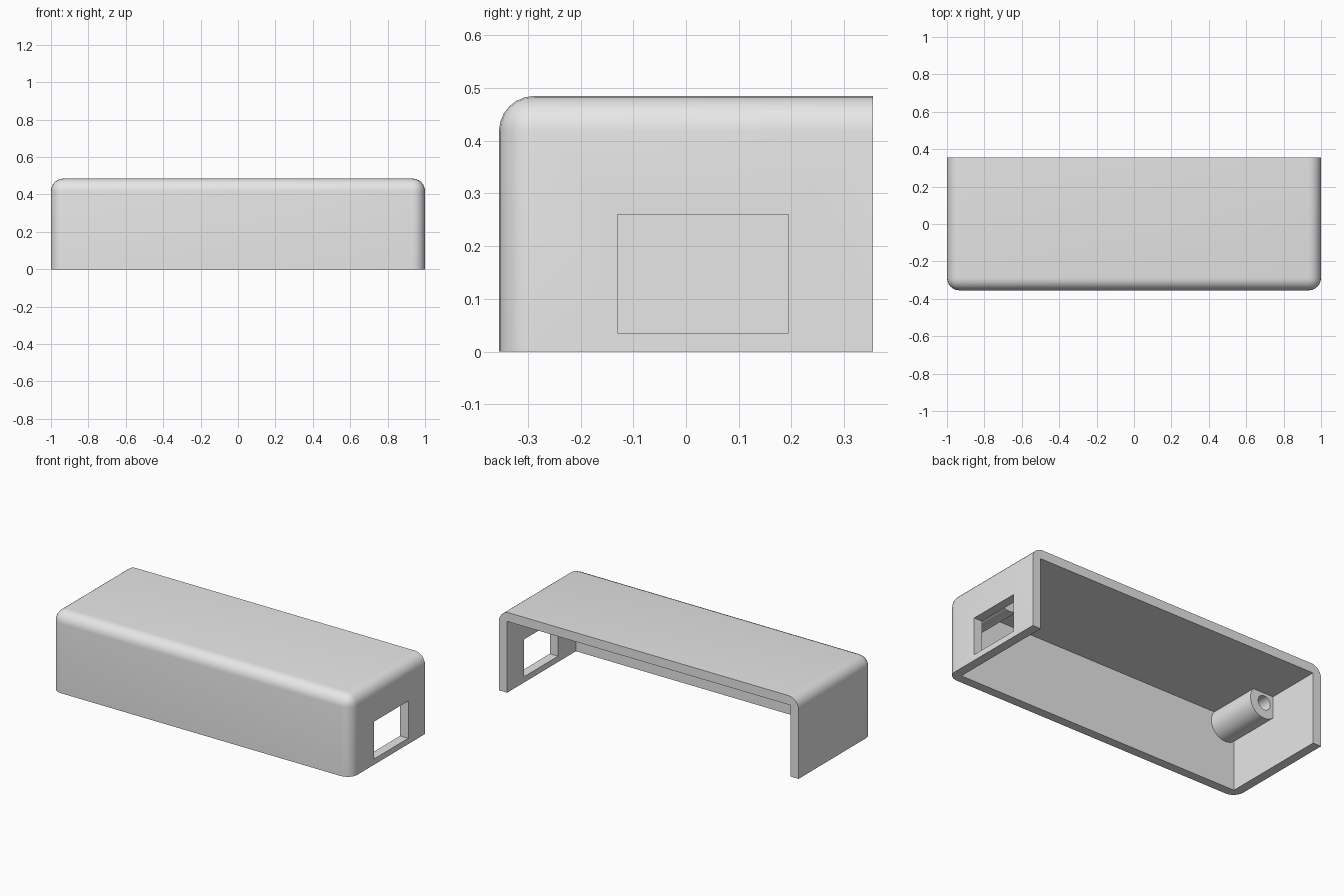
import bpy, bmesh, math
from mathutils import Vector, Matrix

if "Cube" in bpy.data.objects:
    bpy.data.objects.remove(bpy.data.objects["Cube"], do_unlink=True)

W, D, H = 1.0, 0.355, 0.485      # half width, half depth, height
T = 0.055                        # wall thickness
R = 0.067                        # outer rounding

grey = bpy.data.materials.new("plain_grey")
grey.use_nodes = True
grey.diffuse_color = (0.8, 0.8, 0.8, 1)
grey.node_tree.nodes["Principled BSDF"].inputs["Base Color"].default_value = (0.8, 0.8, 0.8, 1)


def make_object(name, bm):
    mesh = bpy.data.meshes.new(name)
    bm.to_mesh(mesh)
    bm.free()
    mesh.materials.append(grey)
    obj = bpy.data.objects.new(name, mesh)
    bpy.context.collection.objects.link(obj)
    return obj


def box_bm(lo, hi):
    lo, hi = Vector(lo), Vector(hi)
    bm = bmesh.new()
    place = Matrix.Translation((lo + hi) / 2) @ Matrix.Diagonal((hi - lo).to_4d())
    bmesh.ops.create_cube(bm, size=1, matrix=place)
    return bm


def rod(name, x, z, radius, y0, y1):
    """Cylinder running front to back."""
    bm = bmesh.new()
    place = Matrix.Translation((x, (y0 + y1) / 2, z)) @ Matrix.Rotation(math.pi / 2, 4, "X")
    bmesh.ops.create_cone(bm, cap_ends=True, segments=48, radius1=radius,
                          radius2=radius, depth=y1 - y0, matrix=place)
    return make_object(name, bm)


def combine(target, tool, operation):
    """Apply a boolean, then drop the tool object."""
    mod = target.modifiers.new(operation.lower(), "BOOLEAN")
    mod.operation, mod.object, mod.solver = operation, tool, "EXACT"
    bpy.context.view_layer.objects.active = target
    bpy.ops.object.modifier_apply(modifier=mod.name)
    bpy.data.objects.remove(tool, do_unlink=True)


# Outer block: round the edges that touch neither the open bottom nor open back
bm = box_bm((-W, -D, 0), (W, D, H))


def is_rounded(edge):
    a, b = (v.co for v in edge.verts)
    on_bottom = a.z < 0.01 and b.z < 0.01
    on_back = a.y > D - 0.01 and b.y > D - 0.01
    return not (on_bottom or on_back)


bmesh.ops.bevel(bm, geom=[e for e in bm.edges if is_rounded(e)], offset=R,
                segments=6, profile=0.5, affect="EDGES", clamp_overlap=True)
shell = make_object("cover_shell", bm)

# Hollow inside, open at the bottom and the back
combine(shell, make_object("hollow_cutter",
        box_bm((T - W, T - D, -0.2), (W - T, D + 0.2, H - T))), "DIFFERENCE")

# Rectangular port in one end wall
combine(shell, make_object("port_cutter",
        box_bm((W - 0.15, -0.13, 0.035), (W + 0.1, 0.195, 0.26))), "DIFFERENCE")

# Screw posts in the upper corners, each with a blind hole
for side in (-1, 1):
    x, z = side * (W - T - 0.061), H - T - 0.058
    combine(shell, rod("screw_post", x, z, 0.095, -D + T / 2, 0.023), "UNION")
    combine(shell, rod("screw_hole", x, z, 0.042, -D + T + 0.03, 0.1), "DIFFERENCE")

# Smooth the roundings, keep the cut edges sharp
bpy.ops.object.select_all(action="DESELECT")
shell.select_set(True)
bpy.context.view_layer.objects.active = shell
bpy.ops.object.shade_smooth_by_angle(angle=math.radians(30))
